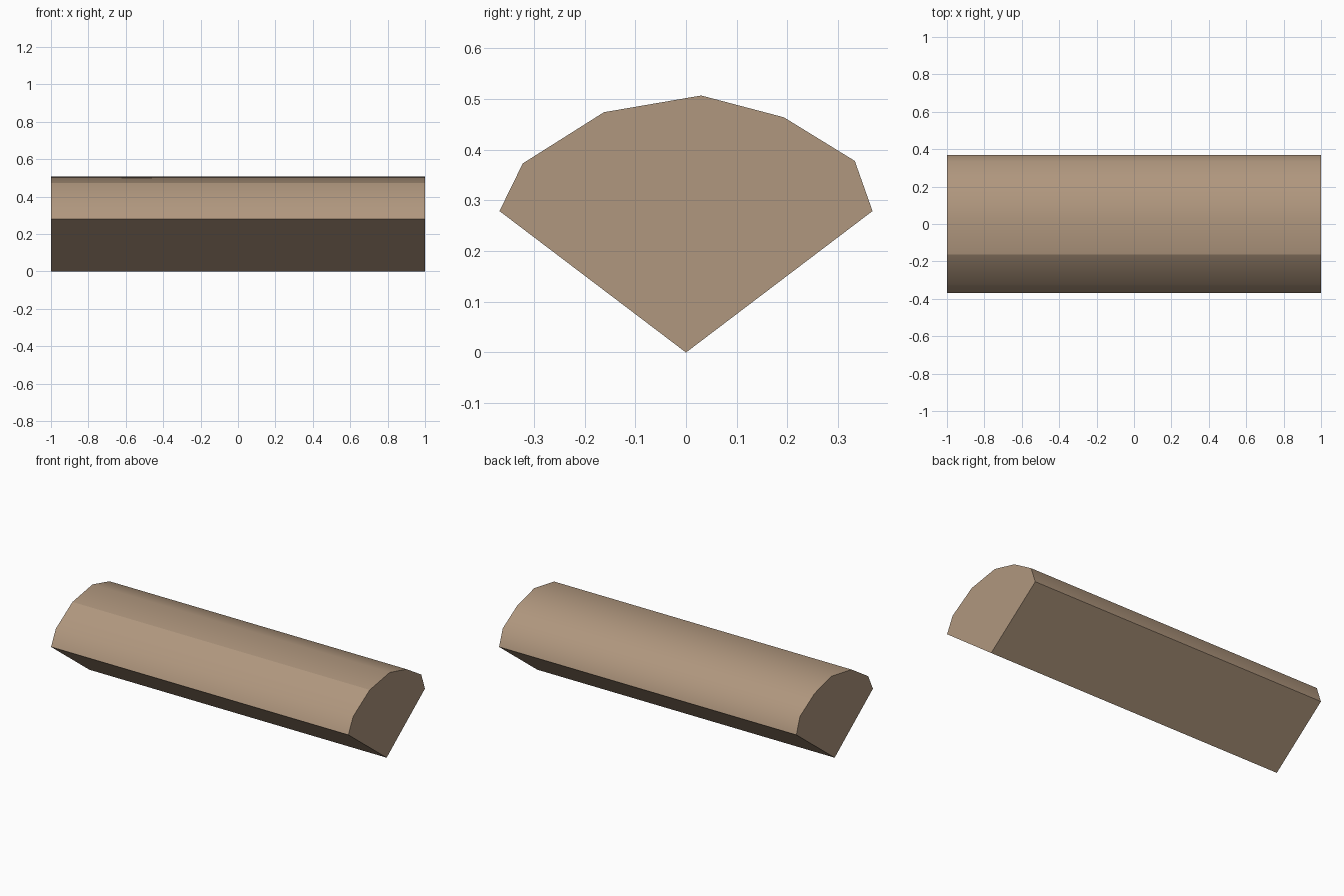
import bpy, bmesh, math

if "Cube" in bpy.data.objects:
    bpy.data.objects.remove(bpy.data.objects["Cube"])

# Split-log cross-section (y, z): wedge point at the bottom, bark arc on top
PROFILE = [(0, 0), (0.368, 0.279), (0.333, 0.378), (0.193, 0.464),
           (0.03, 0.507), (-0.162, 0.474), (-0.322, 0.373), (-0.368, 0.279)]
RIDGE = PROFILE[5]   # the one hard crease in the rounded bark

wood = bpy.data.materials.new("light_brown_wood")
wood.diffuse_color = (0.434, 0.309, 0.209, 1)
wood.use_nodes = True
wood.node_tree.nodes["Principled BSDF"].inputs["Base Color"].default_value = wood.diffuse_color

# Extrude the profile along x
bm = bmesh.new()
end = bm.faces.new([bm.verts.new((-1, y, z)) for y, z in PROFILE])
ext = bmesh.ops.extrude_face_region(bm, geom=[end], use_keep_orig=True)
bmesh.ops.translate(bm, vec=(2, 0, 0),
                    verts=[v for v in ext["geom"] if isinstance(v, bmesh.types.BMVert)])
bmesh.ops.recalc_face_normals(bm, faces=bm.faces)

# Smooth bark, with sharp ends, wedge edges and ridge
for f in bm.faces:
    f.smooth = True
for e in bm.edges:
    on_ridge = all(math.dist(v.co.yz, RIDGE) < 1e-4 for v in e.verts)
    e.smooth = not (on_ridge or e.calc_face_angle() > math.radians(50))

mesh = bpy.data.meshes.new("split_log")
bm.to_mesh(mesh)
bm.free()
mesh.materials.append(wood)
log = bpy.data.objects.new("split_log", mesh)
bpy.context.collection.objects.link(log)
